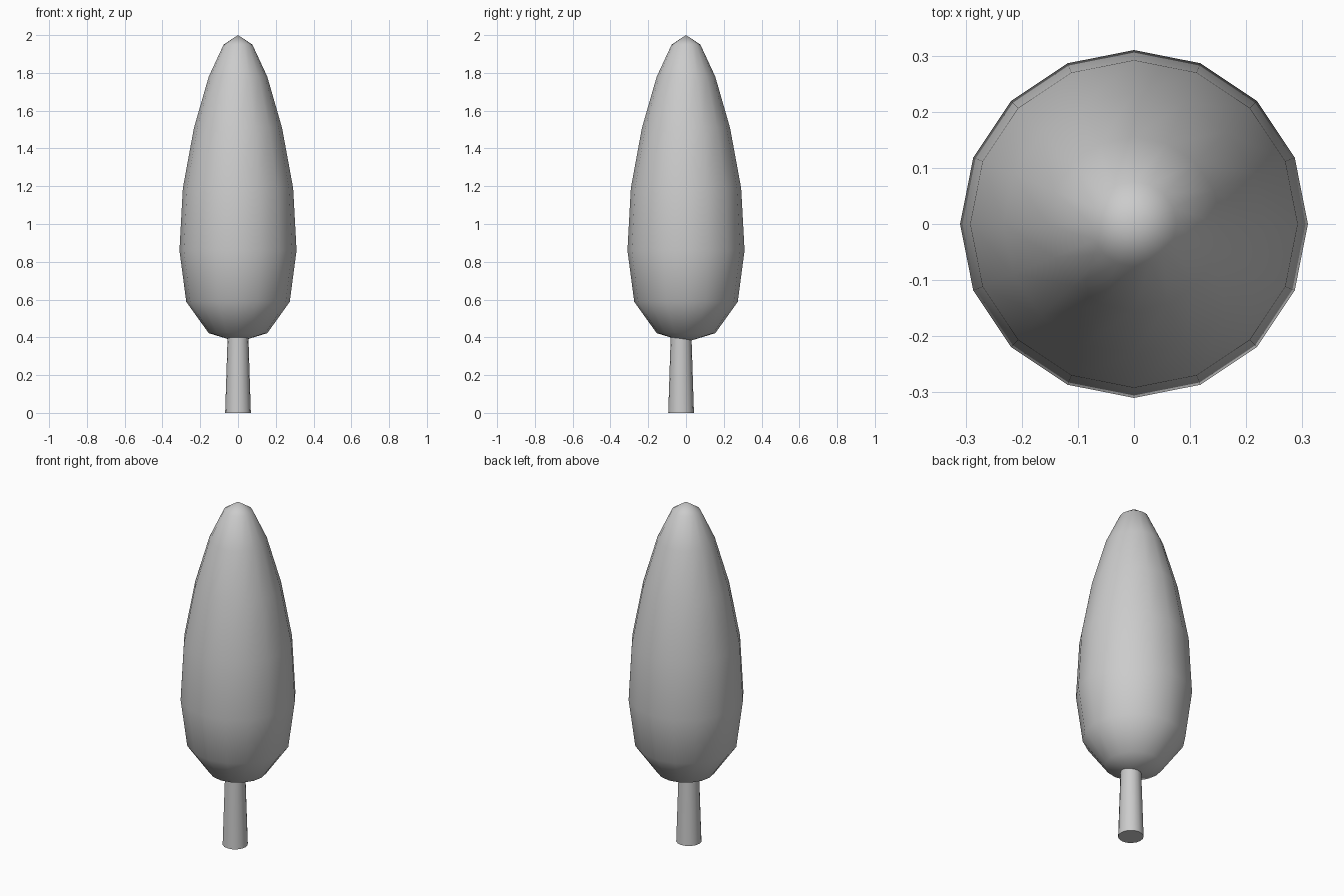
import bpy, bmesh, math

if "Cube" in bpy.data.objects:
    bpy.data.objects.remove(bpy.data.objects["Cube"])


def revolve(name, profile, sides, y=0.0):
    """Surface of revolution; profile is (radius, z) from bottom to top."""
    bm = bmesh.new()
    rings = []
    for r, z in profile:
        if r == 0:
            rings.append([bm.verts.new((0, y, z))])
        else:
            rings.append([bm.verts.new((r * math.cos(2 * math.pi * i / sides),
                                        y + r * math.sin(2 * math.pi * i / sides), z))
                          for i in range(sides)])
    for lo, hi in zip(rings, rings[1:]):
        for i in range(sides):
            j = (i + 1) % sides
            if len(lo) == 1:
                bm.faces.new((lo[0], hi[j], hi[i]))
            elif len(hi) == 1:
                bm.faces.new((lo[i], lo[j], hi[0]))
            else:
                bm.faces.new((lo[i], lo[j], hi[j], hi[i]))
    if len(rings[0]) > 1:
        bm.faces.new(rings[0][::-1])
    mesh = bpy.data.meshes.new(name)
    bm.to_mesh(mesh)
    bm.free()
    obj = bpy.data.objects.new(name, mesh)
    bpy.context.collection.objects.link(obj)
    bpy.ops.object.select_all(action='DESELECT')
    obj.select_set(True)
    bpy.context.view_layer.objects.active = obj
    bpy.ops.object.shade_smooth_by_angle(angle=math.radians(70))
    return obj


# Tapered foliage, low-poly but smooth shaded
revolve("foliage", [(0, 0.375), (0.155, 0.422), (0.274, 0.588), (0.31, 0.86),
                    (0.292, 1.19), (0.233, 1.51), (0.155, 1.78),
                    (0.076, 1.95), (0, 2.0)], 16)

# Trunk, set slightly forward of the foliage axis
revolve("trunk", [(0.068, 0), (0.054, 0.44)], 16, y=-0.026)
